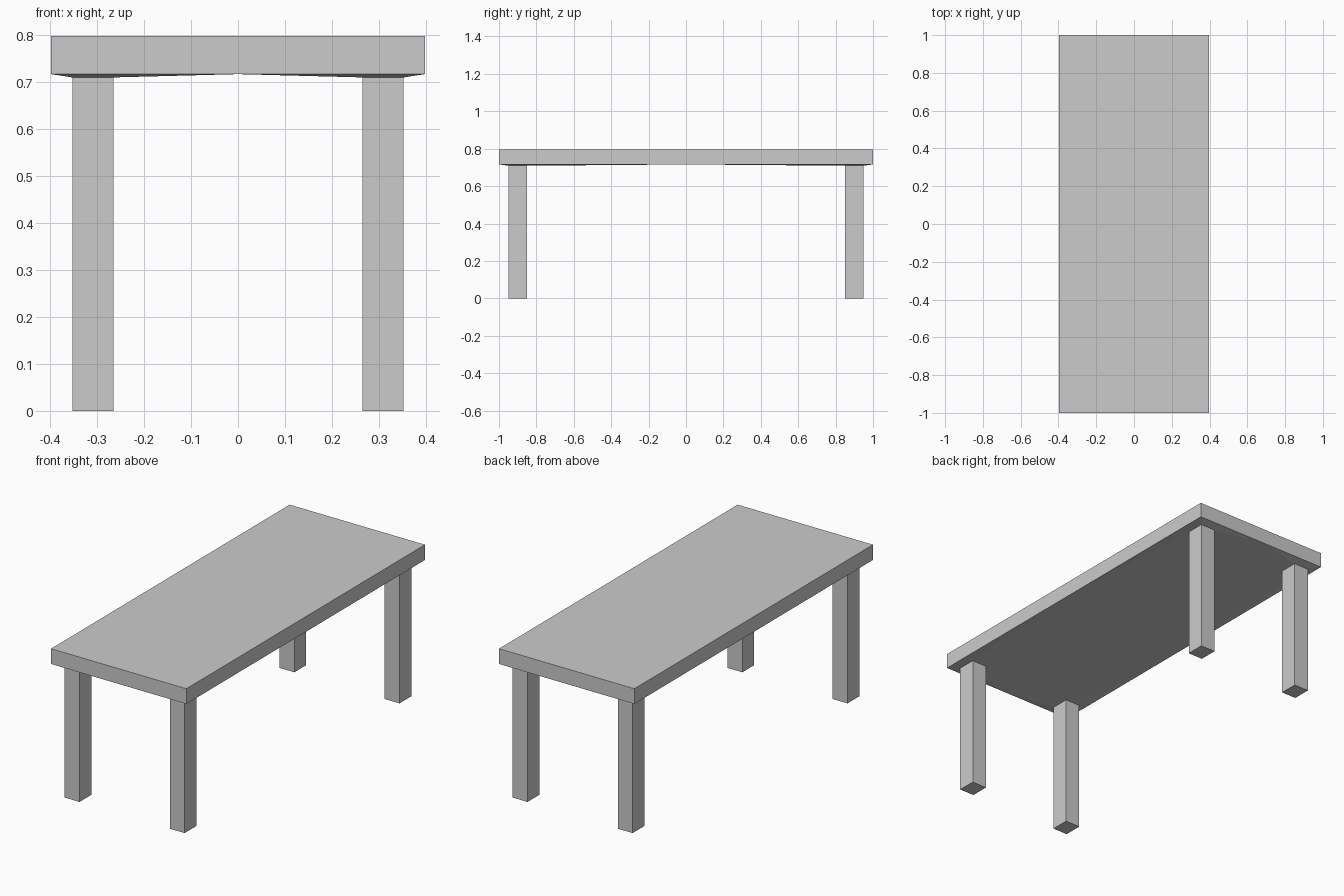
import bpy, bmesh

if "Cube" in bpy.data.objects:
    bpy.data.objects.remove(bpy.data.objects["Cube"])

HALF_X, HALF_Y = 0.397, 1.0
TOP_Z, RIM_Z, DIP_Z = 0.797, 0.716, 0.709
LEG_X, LEG_Y = (0.265, 0.352), (0.851, 0.95)


def ring(bm, xs, ys, z):
    return [bm.verts.new((x, y, z)) for x, y in
            ((xs[0], ys[0]), (xs[1], ys[0]), (xs[1], ys[1]), (xs[0], ys[1]))]


def bridge(bm, a, b, sides=range(4)):
    for i in sides:
        j = (i + 1) % 4
        bm.faces.new((a[i], a[j], b[j], b[i]))


def finish(bm, name):
    """Turn one quarter into an object and mirror it over x and y."""
    mesh = bpy.data.meshes.new(name)
    bm.to_mesh(mesh)
    bm.free()
    obj = bpy.data.objects.new(name, mesh)
    bpy.context.collection.objects.link(obj)
    mod = obj.modifiers.new("Mirror", 'MIRROR')
    mod.use_axis = (True, True, False)
    mod.merge_threshold = 0.0005
    return obj


# Tabletop quarter: the underside dips slightly towards the leg
bm = bmesh.new()
xs, ys = (0, HALF_X), (0, HALF_Y)
socket = ring(bm, LEG_X, LEG_Y, DIP_Z)
rim = ring(bm, xs, ys, RIM_Z)
upper = ring(bm, xs, ys, TOP_Z)
bm.faces.new(socket[::-1])
bridge(bm, socket, rim)
bridge(bm, rim, upper, (1, 2))  # outer sides only
bm.faces.new(upper)
finish(bm, "tabletop")

# Square legs, ending just inside the tabletop
bm = bmesh.new()
foot = ring(bm, LEG_X, LEG_Y, 0)
head = ring(bm, LEG_X, LEG_Y, DIP_Z + 0.01)
bm.faces.new(foot[::-1])
bridge(bm, foot, head)
bm.faces.new(head)
finish(bm, "legs")
